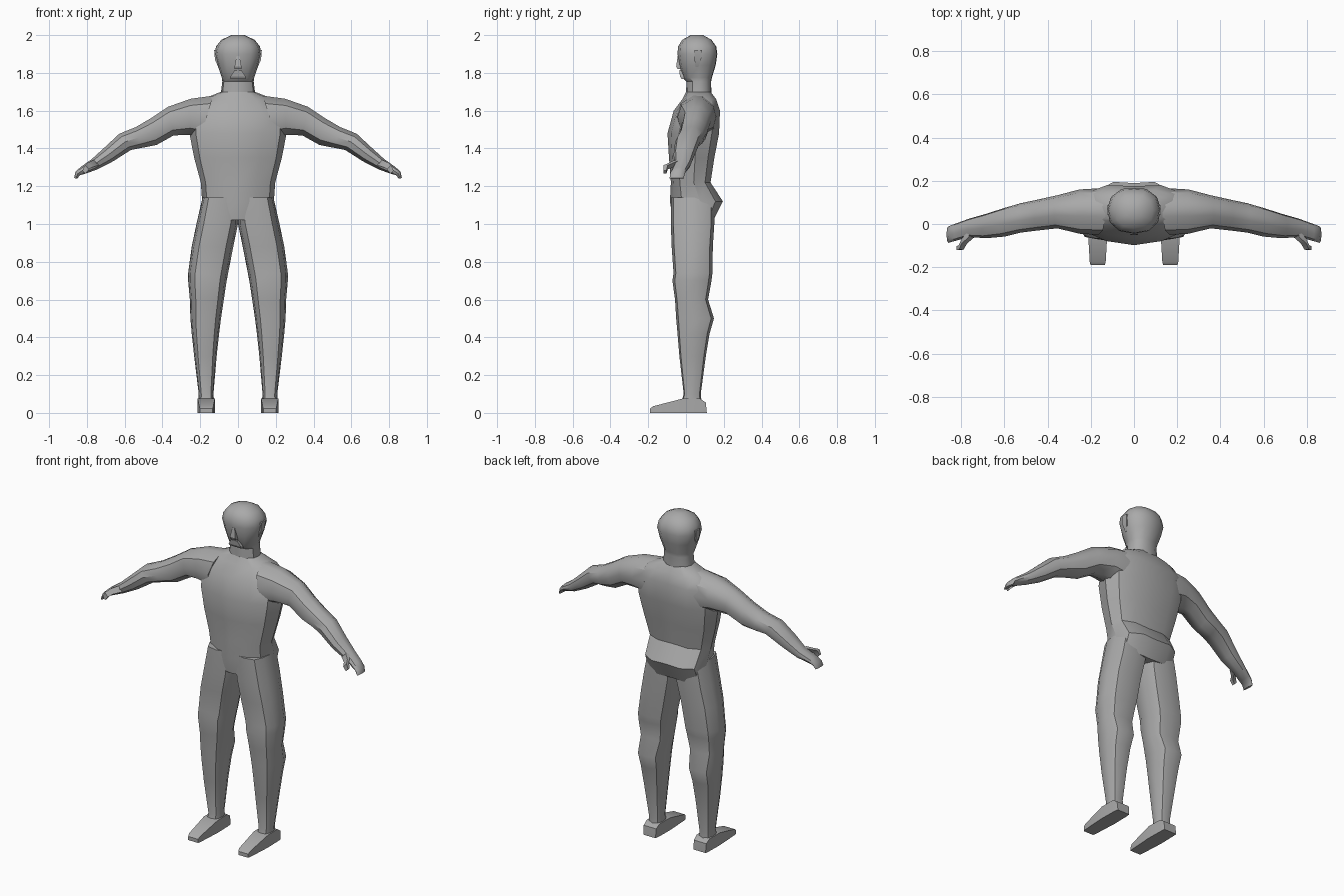
import bpy, bmesh, math
from mathutils import Vector

grey = bpy.data.materials.new("plain_grey")
grey.diffuse_color = (0.4, 0.4, 0.4, 1)

# Unit cross-sections: u across, v from front (-1) to back (+1)
def symmetric(half):
    return half + [(-u, v) for u, v in reversed(half) if abs(u) > 1e-6]

TORSO = symmetric([(0, -1), (.5, -.86), (.87, -.55), (1, .15), (.87, .72), (.5, 1), (0, .96)])
LIMB = symmetric([(0, -1), (.65, -.88), (.9, -.45), (1, .3), (.72, .85), (0, 1)])
HEAD = symmetric([(0, -1), (.55, -.88), (.9, -.5), (1, .1), (.85, .62), (.45, .97), (0, 1)])
ARM = symmetric([(0, -1), (.6, -.8), (.95, -.2), (.95, .3), (.55, .85), (0, 1)])
BOX = [(-1, -1), (1, -1), (1, 1), (-1, 1)]


def loft(name, rings, angle=38):
    """Skin a list of equal-length point rings and cap both ends."""
    bm = bmesh.new()
    rows = [[bm.verts.new(p) for p in ring] for ring in rings]
    n = len(rows[0])
    for a, b in zip(rows, rows[1:]):
        for i in range(n):
            j = (i + 1) % n
            bm.faces.new((a[i], a[j], b[j], b[i]))
    bm.faces.new(rows[0][::-1])
    bm.faces.new(rows[-1])
    bmesh.ops.recalc_face_normals(bm, faces=bm.faces)
    mesh = bpy.data.meshes.new(name)
    bm.to_mesh(mesh)
    bm.free()
    mesh.materials.append(grey)
    ob = bpy.data.objects.new(name, mesh)
    bpy.context.collection.objects.link(ob)
    bpy.ops.object.select_all(action='DESELECT')
    ob.select_set(True)
    bpy.context.view_layer.objects.active = ob
    bpy.ops.object.shade_smooth_by_angle(angle=math.radians(angle))
    return ob


def level(shape, z, x0, x1, y0, y1):
    """Horizontal ring fitted to a box."""
    cx, cy, w, d = (x0 + x1) / 2, (y0 + y1) / 2, (x1 - x0) / 2, (y1 - y0) / 2
    return [Vector((cx + u * w, cy + v * d, z)) for u, v in shape]


def slanted(shape, top, bottom, y0, y1):
    """Ring between a top and a bottom (x, z) point."""
    t, b = Vector((top[0], 0, top[1])), Vector((bottom[0], 0, bottom[1]))
    return [(t + b) / 2 + (t - b) / 2 * u + Vector((0, (y0 + y1) / 2 + v * (y1 - y0) / 2, 0))
            for u, v in shape]


def both_sides(name, rings, angle=38):
    for side, s in (("left", 1), ("right", -1)):
        loft(side + "_" + name, [[(p.x * s, p.y, p.z) for p in r] for r in rings], angle)


# Torso: z, half width, front, back
loft("torso", [level(TORSO, z, -w, w, f, b) for z, w, f, b in [
    (1.02, .19, -.07, .145), (1.12, .19, -.085, .195), (1.22, .197, -.08, .13),
    (1.35, .232, -.09, .15), (1.48, .257, -.098, .175), (1.60, .25, -.065, .18),
    (1.66, .19, -.02, .16), (1.70, .09, 0, .13)]])

# Neck and head
loft("head", [level(HEAD, z, -w, w, f, b) for z, w, f, b in [
    (1.66, .095, 0, .135), (1.755, .083, .002, .133), (1.775, .086, -.018, .137),
    (1.84, .108, -.036, .157), (1.90, .124, -.045, .166), (1.94, .116, -.042, .16),
    (1.975, .088, -.02, .135), (2.0, .035, .025, .09)]])
loft("nose", [level(BOX, z, -w, w, f, 0) for z, w, f in [
    (1.82, .018, -.045), (1.835, .018, -.052), (1.89, .008, -.044)]], 20)
loft("mouth", [level(BOX, z, -w, w, f, .02) for z, w, f in [
    (1.768, .04, -.024), (1.782, .04, -.032), (1.812, .02, -.036)]], 20)
both_sides("ear", [level(BOX, z, .085, x, f, b) for z, x, f, b in [
    (1.83, .104, .05, .065), (1.87, .122, .045, .08), (1.92, .126, .045, .085)]], 20)

# Legs: z, inner, outer, front, back
both_sides("leg", [level(LIMB, z, *r) for z, *r in [
    (.04, .125, .21, -.03, .085), (.10, .13, .208, -.012, .078), (.30, .113, .232, -.035, .105),
    (.42, .10, .245, -.045, .125), (.50, .09, .252, -.052, .148), (.60, .075, .255, -.058, .117),
    (.70, .06, .264, -.072, .135), (.74, .052, .264, -.066, .14), (.88, .025, .245, -.076, .142),
    (1.0, 0, .22, -.08, .15), (1.14, 0, .188, -.08, .15)]])

# Feet: y, half width, top height
both_sides("foot", [[Vector((.168 + u * w, y, 0 if v < 0 else h)) for u, v in BOX]
                    for y, w, h in [(-.19, .033, .022), (-.175, .037, .035), (-.02, .046, .075),
                                    (.075, .044, .075), (.105, .042, .055), (.11, .04, 0.004)]], 35)

# Arms and hands: top x, z, bottom x, z, front, back
both_sides("arm", [slanted(ARM, r[:2], r[2:4], *r[4:]) for r in [
    (.13, 1.685, .20, 1.45, -.05, .165), (.25, 1.668, .255, 1.467, -.045, .16),
    (.37, 1.625, .34, 1.465, -.02, .133), (.46, 1.565, .43, 1.415, -.03, .113),
    (.54, 1.517, .51, 1.40, -.04, .096), (.63, 1.48, .565, 1.39, -.058, .075),
    (.71, 1.405, .66, 1.33, -.066, .047), (.775, 1.345, .75, 1.285, -.06, .025),
    (.835, 1.302, .81, 1.265, -.077, .003), (.862, 1.275, .835, 1.258, -.084, -.006),
    (.868, 1.243, .852, 1.24, -.087, -.012)]])

# Thumbs
both_sides("thumb", [[Vector((x + u * r, y + v * r, z + u * r)) for u, v in BOX]
                     for x, y, z, r in [(.75, -.045, 1.325, .014), (.785, -.078, 1.312, .012),
                                        (.80, -.108, 1.30, .011), (.815, -.112, 1.275, .008)]], 50)
